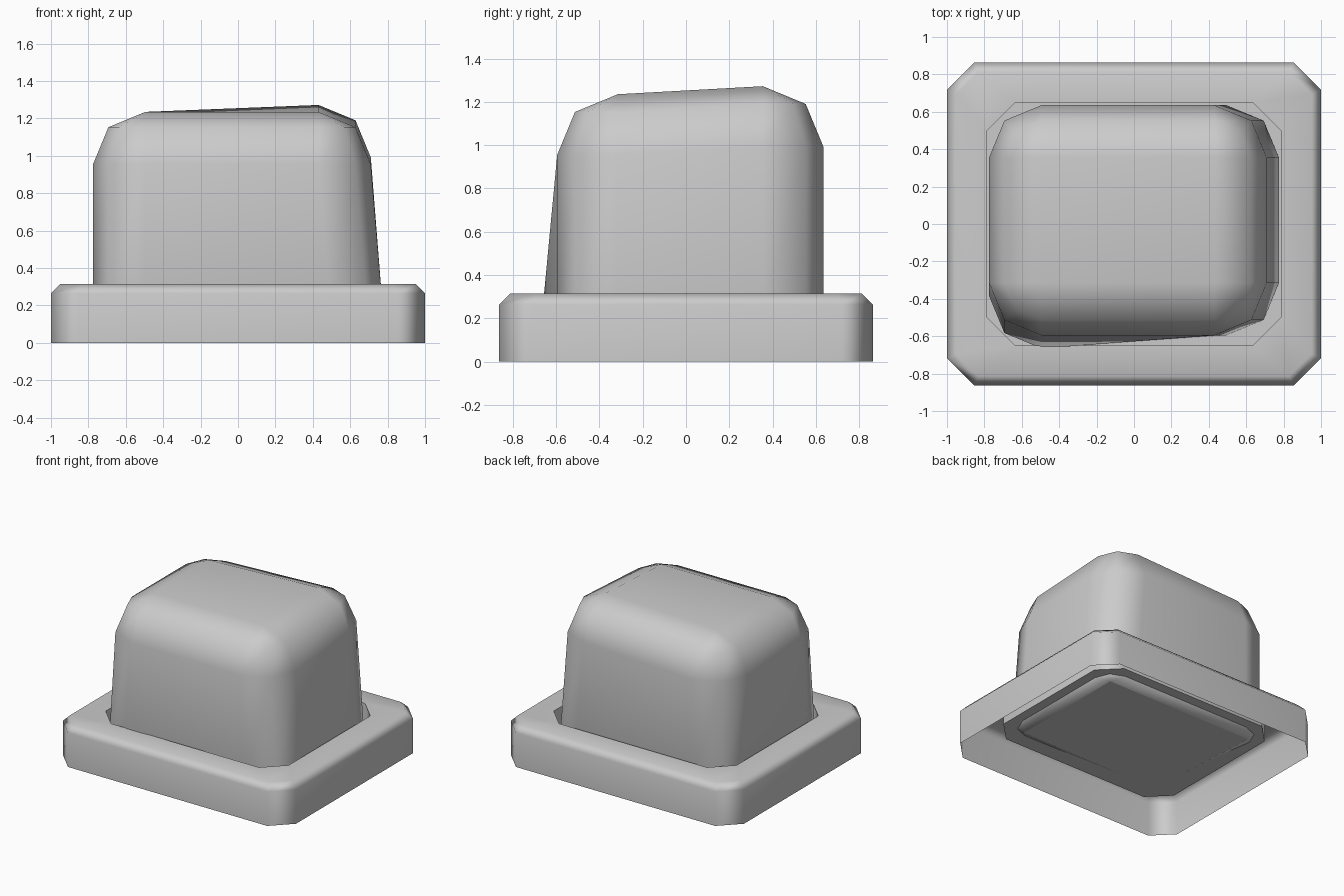
import bpy, bmesh, math

cube = bpy.data.objects.get("Cube")
if cube:
    bpy.data.objects.remove(cube, do_unlink=True)

grey = bpy.data.materials.new("plain_grey")
grey.use_nodes = True
grey.diffuse_color = (0.6, 0.6, 0.6, 1)
grey.node_tree.nodes["Principled BSDF"].inputs["Base Color"].default_value = grey.diffuse_color

SIGNS = [(1, 1), (-1, 1), (-1, -1), (1, -1)]   # corners, counter-clockwise


def loft(name, rings, close_first=False):
    """Join equal rings of points, closing the last ring and optionally the first."""
    bm = bmesh.new()
    loops = [[bm.verts.new(p) for p in ring] for ring in rings]
    n = len(loops[0])
    for low, high in zip(loops, loops[1:]):
        for i in range(n):
            j = (i + 1) % n
            bm.faces.new((low[i], low[j], high[j], high[i]))
    bm.faces.new(loops[-1])
    if close_first:
        bm.faces.new(loops[0][::-1])
    bmesh.ops.remove_doubles(bm, verts=bm.verts, dist=0.0005)
    bm.normal_update()
    for face in bm.faces:
        face.smooth = True
    for edge in bm.edges:
        edge.smooth = edge.calc_face_angle(0) < math.radians(75)
    if close_first:
        # crisp flat underside
        bottom = min(bm.faces, key=lambda f: f.calc_center_median().z)
        bottom.smooth = False
        for edge in bottom.edges:
            edge.smooth = False
    mesh = bpy.data.meshes.new(name)
    bm.to_mesh(mesh)
    bm.free()
    mesh.materials.append(grey)
    obj = bpy.data.objects.new(name, mesh)
    bpy.context.collection.objects.link(obj)
    mod = obj.modifiers.new("flat_wall_normals", 'WEIGHTED_NORMAL')
    mod.keep_sharp = True


def chamfered_ring(hx, hy, cut, z):
    """Rectangle with its four corners cut off."""
    pts = []
    for sx, sy in SIGNS:
        pair = [(sx * hx, sy * (hy - cut), z), (sx * (hx - cut), sy * hy, z)]
        pts += pair if sx * sy > 0 else pair[::-1]
    return pts


def rounded_ring(corners, inset, radius):
    """Arc of three points around a centre inset from each corner."""
    pts = []
    for k, ((sx, sy), (x, y, z)) in enumerate(zip(SIGNS, corners)):
        for step in range(3):
            a = math.pi / 2 * k + math.pi / 4 * step
            pts.append((x - sx * inset + radius * math.cos(a),
                        y - sy * inset + radius * math.sin(a), z))
    return pts


def shift(points, dz):
    return [(x, y, z + dz) for x, y, z in points]


# Base frame: open underneath, with a sunken well in its top
loft("base_frame", [
    chamfered_ring(1.0, 0.863, 0.145, 0.0),
    chamfered_ring(1.0, 0.863, 0.145, 0.264),
    chamfered_ring(0.95, 0.813, 0.12, 0.314),
    chamfered_ring(0.785, 0.65, 0.15, 0.314),
    chamfered_ring(0.785, 0.65, 0.15, 0.14),
])

# Button block: slightly uneven rounded box standing in the well
R = 0.28
C = math.cos(math.pi / 4)
low = [(0.775, 0.635, 0.105), (-0.775, 0.635, 0.105),
       (-0.775, -0.665, 0.15), (0.775, -0.595, 0.105)]
high = [(0.71, 0.635, 1.272), (-0.775, 0.635, 1.235),
        (-0.775, -0.595, 1.235), (0.71, -0.595, 1.235)]
loft("button_block", [
    rounded_ring(low, 0.14, 0),
    rounded_ring(shift(low, 0.065), R, R),
    rounded_ring(shift(high, -R), R, R),
    rounded_ring(shift(high, -R * (1 - C)), R, R * C),
    rounded_ring(high, R, 0),
], close_first=True)
